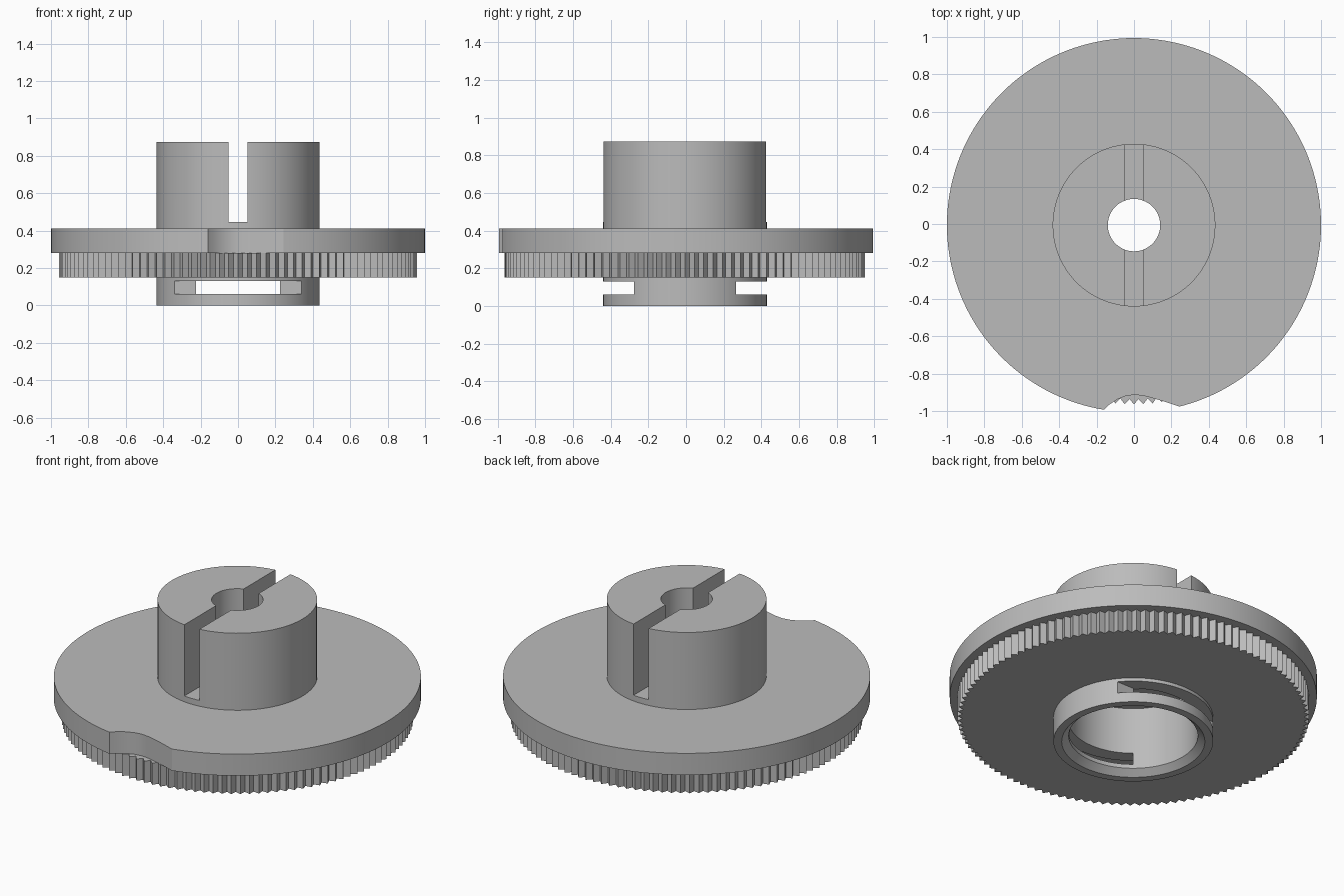
import bpy, bmesh, math
from mathutils import Vector

if "Cube" in bpy.data.objects:
    bpy.data.objects.remove(bpy.data.objects["Cube"])

CY = -0.006          # axis of the wheel
HUB_R = 0.435
SEGMENTS = 96

grey = bpy.data.materials.new("plain grey")
grey.use_nodes = True
grey.diffuse_color = (0.5, 0.5, 0.5, 1)
grey.node_tree.nodes["Principled BSDF"].inputs["Base Color"].default_value = (0.5, 0.5, 0.5, 1)


def circle(r, n, start=0.0, end=2 * math.pi):
    return [(r * math.cos(start + (end - start) * i / n),
             r * math.sin(start + (end - start) * i / n)) for i in range(n)]


def skin_loops(name, loops):
    """Join a closed series of equal vertex loops into a ring-shaped solid."""
    bm = bmesh.new()
    rows = [[bm.verts.new(p) for p in loop] for loop in loops]
    n = len(rows[0])
    for k, row in enumerate(rows):
        nxt = rows[(k + 1) % len(rows)]
        for i in range(n):
            j = (i + 1) % n
            bm.faces.new((row[i], row[j], nxt[j], nxt[i]))
    bmesh.ops.recalc_face_normals(bm, faces=bm.faces)
    mesh = bpy.data.meshes.new(name)
    bm.to_mesh(mesh)
    bm.free()
    mesh.materials.append(grey)
    obj = bpy.data.objects.new(name, mesh)
    obj.location.y = CY
    bpy.context.collection.objects.link(obj)
    return obj


def ring_plate(name, outline, z0, z1, inner=HUB_R - 0.01):
    """Plate with the given outline and a round hole for the hub."""
    hole = [Vector(p).normalized() * inner for p in outline]
    return skin_loops(name, [[(p[0], p[1], z) for p in pts] for pts, z in
                             ((hole, z0), (outline, z0), (outline, z1), (hole, z1))])


def cut_box(target, centre, size):
    bpy.ops.mesh.primitive_cube_add(size=1, location=centre)
    cutter = bpy.context.object
    cutter.scale = size
    cutter.hide_render = True
    mod = target.modifiers.new("slot", 'BOOLEAN')
    mod.operation = 'DIFFERENCE'
    mod.solver = 'EXACT'
    mod.object = cutter
    bpy.context.view_layer.objects.active = target
    bpy.ops.object.modifier_apply(modifier=mod.name)
    bpy.data.objects.remove(cutter)


# Hub and lower collar: one turned profile (radius, height)
profile = [(HUB_R, 0), (HUB_R, 0.873), (0.14, 0.873), (0.14, 0.41),
           (0.352, 0.41), (0.352, 0.035), (0.39, 0)]
hub = skin_loops("hub", [[(x, y, z) for x, y in circle(r, SEGMENTS)] for r, z in profile])
# Drive slot across the top
cut_box(hub, (0, CY, 0.945), (0.1, 1.2, 1.0))
# Side windows in the collar, front and back
for side in (-1, 1):
    cut_box(hub, (0, CY + side * 0.471, 0.095), (1.2, 0.4, 0.07))

# Flange with a finger notch at the front edge
notch = [(-0.16, -0.987), (-0.13, -0.958), (-0.09, -0.932), (-0.045, -0.914),
         (0, -0.907), (0.05, -0.912), (0.1, -0.925), (0.16, -0.942)]
right_end = math.atan2(-0.97, 0.243)
left_end = math.atan2(-0.987, -0.16) + 2 * math.pi
flange = ring_plate("flange", circle(1.0, 160, right_end, left_end) + notch, 0.28, 0.41)

# Fine toothed ring under the flange
TEETH = 120
teeth = []
for i in range(TEETH * 2):
    a = math.pi * i / TEETH
    r = 0.93 if i % 2 else 0.958
    teeth.append((r * math.cos(a), r * math.sin(a)))
toothed_ring = ring_plate("toothed_ring", teeth, 0.15, 0.28)

bpy.ops.object.select_all(action='DESELECT')
for obj in (hub, flange, toothed_ring):
    obj.select_set(True)
bpy.context.view_layer.objects.active = hub
bpy.ops.object.shade_smooth_by_angle(angle=math.radians(25))
